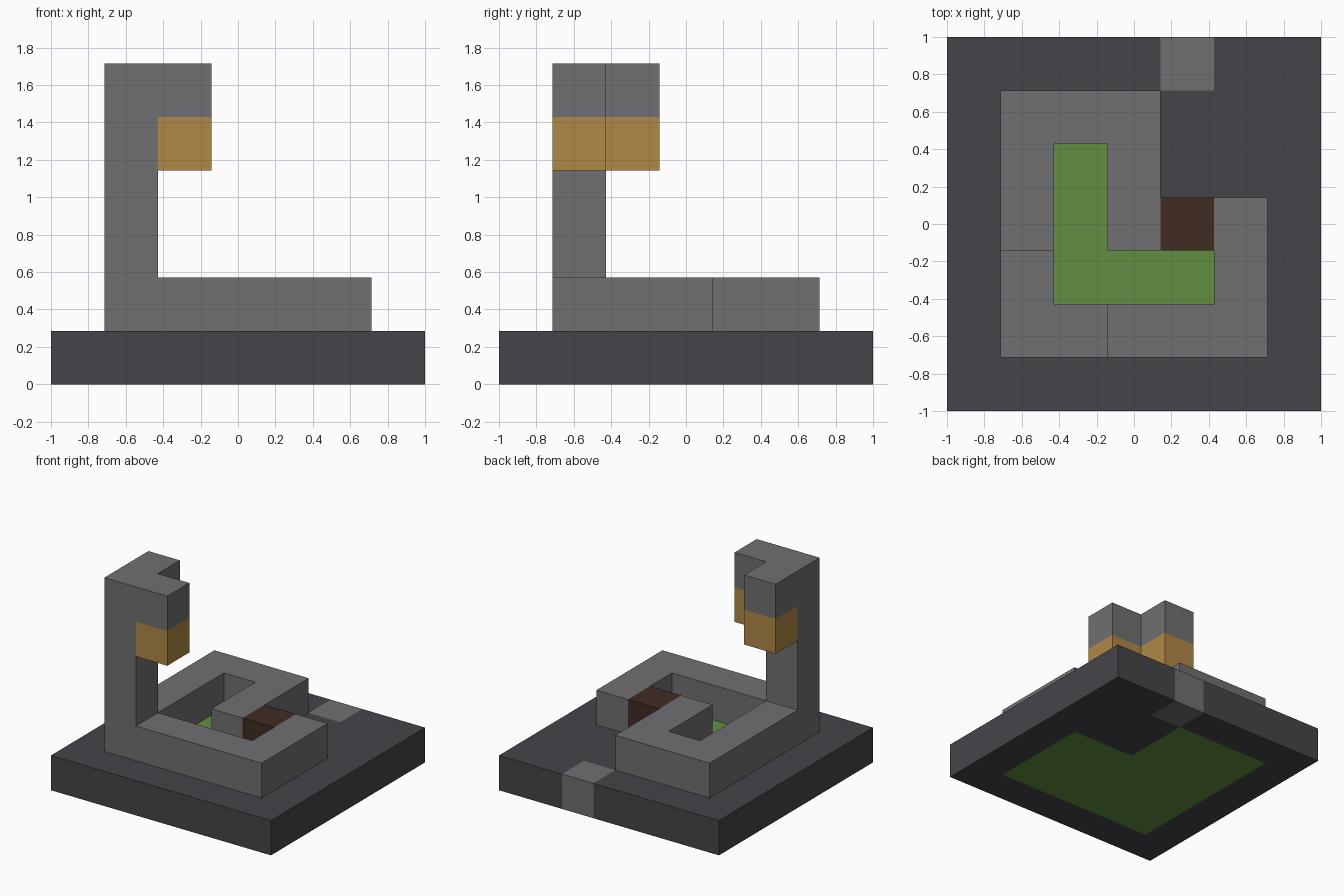
import bpy, bmesh
from mathutils import Vector

cube = bpy.data.objects.get("Cube")
if cube:
    bpy.data.objects.remove(cube, do_unlink=True)

N = 7              # blocks along each side of the base
U = 2 / N          # block size


def material(name, rgb):
    m = bpy.data.materials.new(name)
    m.use_nodes = True
    m.diffuse_color = (*rgb, 1)
    bsdf = next(n for n in m.node_tree.nodes if n.type == 'BSDF_PRINCIPLED')
    bsdf.inputs["Base Color"].default_value = (*rgb, 1)
    bsdf.inputs["Roughness"].default_value = 0.9
    return m


dark = material("dark stone", (0.060, 0.059, 0.068))
grey = material("grey stone", (0.162, 0.159, 0.165))
green = material("grass green", (0.122, 0.275, 0.053))
brown = material("dark wood", (0.051, 0.025, 0.016))
amber = material("lamp amber", (0.434, 0.246, 0.060))


def box(x0, x1, y0, y1, z0, z1):
    """Set of blocks filling an inclusive range."""
    return {(x, y, z) for x in range(x0, x1 + 1)
            for y in range(y0, y1 + 1) for z in range(z0, z1 + 1)}


# Ground layer: lawn inside the walled plot, doorstep at the back edge
lawn = box(1, 5, 1, 5, 0, 0) - box(4, 5, 4, 5, 0, 0)
doorstep = box(4, 4, 6, 6, 0, 0)
base = box(0, 6, 0, 6, 0, 0) - lawn - doorstep

# Wall around the lawn, stepping inward at the back left, with a door
door = box(4, 4, 3, 3, 1, 1)
wall = (box(1, 5, 1, 1, 1, 1) | box(1, 1, 1, 5, 1, 1) | box(1, 3, 5, 5, 1, 1)
        | box(3, 3, 3, 5, 1, 1) | box(5, 5, 1, 3, 1, 1))

# Corner post with two arms carrying hanging lamps
post = box(1, 1, 1, 1, 2, 5)
arms = box(2, 2, 1, 1, 5, 5) | box(1, 1, 2, 2, 5, 5)
lamps = box(2, 2, 1, 1, 4, 4) | box(1, 1, 2, 2, 4, 4)

parts = [("base_slab", base, dark), ("lawn", lawn, green),
         ("doorstep", doorstep, grey), ("courtyard_wall", wall, grey),
         ("door", door, brown), ("lamp_post", post, grey),
         ("lamp_arms", arms, grey), ("lamps", lamps, amber)]
solid = set().union(*(blocks for _, blocks, _ in parts))


def build(name, blocks, mat):
    """Make one part from the outer faces of its blocks."""
    bm = bmesh.new()
    for block in sorted(blocks):
        centre = Vector(block) + Vector((0.5, 0.5, 0.5))
        for axis in range(3):
            for sign in (-1, 1):
                n = Vector((0, 0, 0))
                n[axis] = sign
                if tuple(int(a + b) for a, b in zip(block, n)) in solid:
                    continue
                u = Vector((0, 0, 0))
                u[(axis + 1) % 3] = 0.5
                v = n.cross(u)
                mid = centre + n * 0.5
                corners = (mid - u - v, mid + u - v, mid + u + v, mid - u + v)
                bm.faces.new([bm.verts.new((c - Vector((N / 2, N / 2, 0))) * U)
                              for c in corners])
    bmesh.ops.remove_doubles(bm, verts=bm.verts, dist=0.001)
    mesh = bpy.data.meshes.new(name)
    bm.to_mesh(mesh)
    bm.free()
    mesh.materials.append(mat)
    bpy.context.collection.objects.link(bpy.data.objects.new(name, mesh))


for part in parts:
    build(*part)
